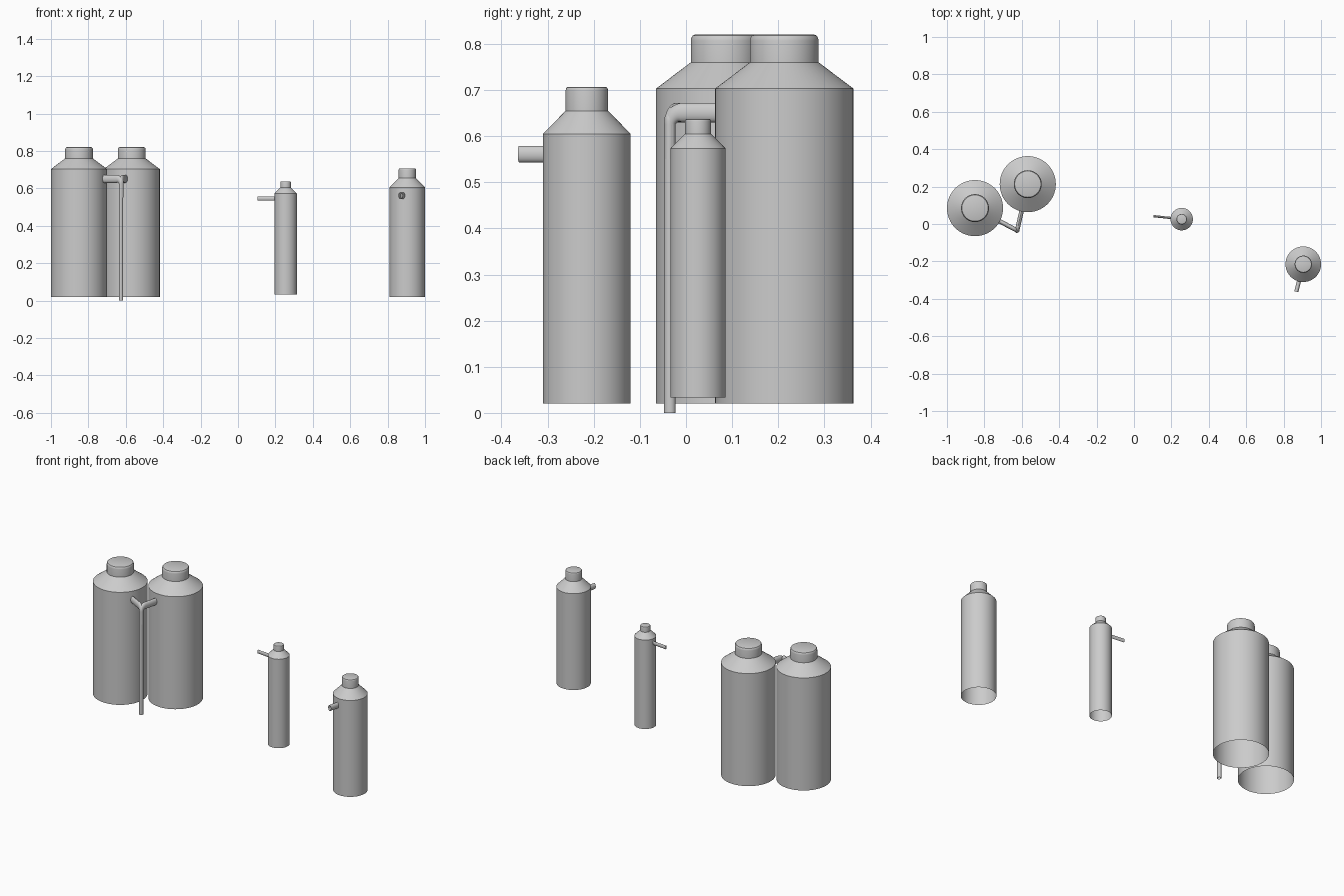
import bpy, bmesh
from math import cos, sin, pi, radians
from mathutils import Vector

if "Cube" in bpy.data.objects:
    bpy.data.objects.remove(bpy.data.objects["Cube"], do_unlink=True)

grey = bpy.data.materials.new("plain grey")
grey.use_nodes = True
grey.diffuse_color = (0.6, 0.6, 0.6, 1)
grey.node_tree.nodes["Principled BSDF"].inputs["Base Color"].default_value = (0.6, 0.6, 0.6, 1)


def finish(name, bm):
    bmesh.ops.recalc_face_normals(bm, faces=bm.faces[:])
    mesh = bpy.data.meshes.new(name)
    bm.to_mesh(mesh)
    bm.free()
    mesh.materials.append(grey)
    obj = bpy.data.objects.new(name, mesh)
    bpy.context.collection.objects.link(obj)
    bpy.ops.object.select_all(action='DESELECT')
    obj.select_set(True)
    bpy.context.view_layer.objects.active = obj
    bpy.ops.object.shade_smooth_by_angle(angle=radians(25))


def skin(bm, rings):
    """Join successive vertex rings with quads."""
    n = len(rings[0])
    for a, b in zip(rings, rings[1:]):
        for i in range(n):
            j = (i + 1) % n
            bm.faces.new((a[i], a[j], b[j], b[i]))


def tank(name, x, y, radius, neck, base, shoulder, collar, top, sides=64):
    """Open-bottomed body, sloping shoulder and a neck with a rounded rim."""
    rim = neck * 0.12
    profile = [(radius, base), (radius, shoulder), (neck, collar), (neck, top - rim * 1.5)]
    profile += [(neck - rim * (1 - cos(a)), top - rim * 1.5 * (1 - sin(a)))
                for a in (pi / 6, pi / 3, pi / 2)]
    bm = bmesh.new()
    rings = [[bm.verts.new((x + r * cos(2 * pi * i / sides), y + r * sin(2 * pi * i / sides), z))
              for i in range(sides)] for r, z in profile]
    skin(bm, rings)
    bm.faces.new(rings[-1])
    finish(name, bm)


def pipe(name, heading, stations, sides=24):
    """Oval open tube; each station is (centre, tangent, half width, half height)."""
    side = Vector((-heading.y, heading.x, 0))
    bm = bmesh.new()
    rings = []
    for centre, tangent, w, h in stations:
        up = tangent.cross(side).normalized()
        rings.append([bm.verts.new(centre + side * w * cos(2 * pi * i / sides)
                                   + up * h * sin(2 * pi * i / sides)) for i in range(sides)])
    skin(bm, rings)
    finish(name, bm)


def spout(name, x, y, inner, tip, z, w, h):
    start = Vector((x, y, z))
    tip = Vector((tip[0], tip[1], z))
    d = (tip - start).normalized()
    pipe(name, d, [(start + d * inner, d, w, h), (tip, d, w, h)])


def elbow(name, x, y, inner, corner, z, floor):
    """Pipe leaving a tank level, then bending straight down at the corner."""
    start = Vector((x, y, z))
    corner = Vector((corner[0], corner[1], z))
    d = (corner - start).normalized()
    down = Vector((0, 0, -1))
    bend = 0.026
    stations = [(start + d * inner, d, 0.012, 0.021)]
    pivot = corner - d * bend + down * bend
    for k in range(9):
        a = k / 8 * pi / 2
        stations.append((pivot + (d * sin(a) - down * cos(a)) * bend,
                         d * cos(a) + down * sin(a),
                         0.012 - 0.001 * k / 8, 0.021 - 0.0085 * k / 8))
    stations.append((Vector((corner.x, corner.y, floor)), down, 0.011, 0.0125))
    pipe(name, d, stations)


# Tanks
tank("large_tank_right", -0.85, 0.085, 0.15, 0.0745, 0.02, 0.703, 0.76, 0.82)
tank("large_tank_left", -0.568, 0.213, 0.15, 0.0745, 0.02, 0.703, 0.76, 0.82)
tank("small_tank", 0.255, 0.026, 0.06, 0.028, 0.033, 0.573, 0.605, 0.637)
tank("medium_tank", 0.905, -0.215, 0.095, 0.046, 0.02, 0.605, 0.655, 0.707)

# Shared drain of the two large tanks
drain = (-0.625, -0.035)
elbow("right_drain_elbow", -0.85, 0.085, 0.14, drain, 0.651, 0.55)
elbow("left_drain_pipe", -0.568, 0.213, 0.14, drain, 0.651, 0.0)

# Side spouts
spout("small_spout", 0.255, 0.026, 0.055, (0.105, 0.042), 0.546, 0.006, 0.011)
spout("medium_spout", 0.905, -0.215, 0.088, (0.868, -0.362), 0.561, 0.011, 0.018)
